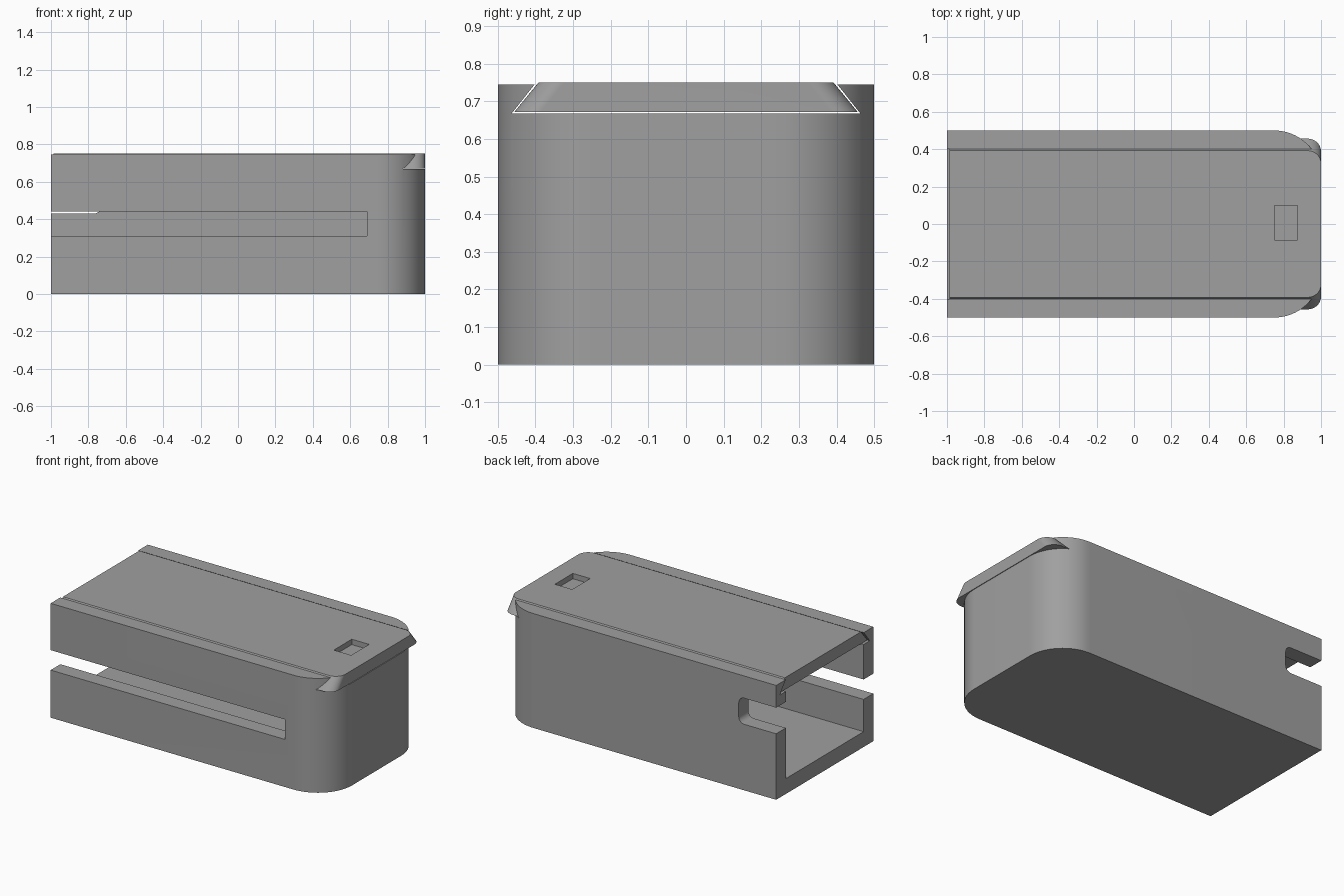
import bpy, bmesh, math

if "Cube" in bpy.data.objects:
    bpy.data.objects.remove(bpy.data.objects["Cube"])

grey = bpy.data.materials.new("plain_grey")
grey.diffuse_color = (0.35, 0.35, 0.35, 1)
grey.use_nodes = True
grey.node_tree.nodes["Principled BSDF"].inputs["Base Color"].default_value = grey.diffuse_color


def loft(name, ring_a, ring_b):
    """Closed solid between two matching rings of 3D points."""
    bm = bmesh.new()
    a = [bm.verts.new(p) for p in ring_a]
    b = [bm.verts.new(p) for p in ring_b]
    n = len(a)
    bm.faces.new(a)
    bm.faces.new(b)
    for i in range(n):
        j = (i + 1) % n
        bm.faces.new((a[i], a[j], b[j], b[i]))
    bmesh.ops.recalc_face_normals(bm, faces=bm.faces)
    mesh = bpy.data.meshes.new(name)
    bm.to_mesh(mesh)
    bm.free()
    mesh.materials.append(grey)
    ob = bpy.data.objects.new(name, mesh)
    bpy.context.collection.objects.link(ob)
    return ob


def round_end(x0, x1, v0, v1, r, seg=20):
    """Rectangle outline with both corners at the x1 end rounded."""
    pts = [(x0, v0)]
    for cv, start in ((v0 + r, -90), (v1 - r, 0)):
        for i in range(seg + 1):
            t = math.radians(start + 90 * i / seg)
            pts.append((x1 - r + r * math.cos(t), cv + r * math.sin(t)))
    return pts + [(x0, v1)]


def plan(x0, x1, w, r, z):
    return [(x, y, z) for x, y in round_end(x0, x1, -w, w, r)]


def box(name, x0, x1, y0, y1, z0, z1):
    ring = [(x0, y0), (x1, y0), (x1, y1), (x0, y1)]
    return loft(name, [(x, y, z0) for x, y in ring], [(x, y, z1) for x, y in ring])


def cut(target, cutter):
    cutter.hide_render = True
    mod = target.modifiers.new("cut", 'BOOLEAN')
    mod.operation = 'DIFFERENCE'
    mod.solver = 'EXACT'
    mod.object = cutter
    bpy.context.view_layer.objects.active = target
    bpy.ops.object.modifier_apply(modifier=mod.name)
    bpy.data.objects.remove(cutter)


# Box body: open at one end, rounded at the other
body = loft("box_body", plan(-1, 1, 0.5, 0.25, 0), plan(-1, 1, 0.5, 0.25, 0.745))
cut(body, loft("cavity", plan(-1.1, 0.9, 0.4, 0.15, 0.1), plan(-1.1, 0.9, 0.4, 0.15, 0.7)))

# Dovetail channel for the lid, running the full length
channel = [(-0.463, 0.668), (0.463, 0.668), (0.343, 0.82), (-0.343, 0.82)]
cut(body, loft("channel", [(-1.2, y, z) for y, z in channel], [(1.2, y, z) for y, z in channel]))

# Long slot in the front wall, short round-ended notch in the back wall
cut(body, box("front_slot", -1.1, 0.69, -0.6, -0.3, 0.31, 0.44))
notch = round_end(-1.1, -0.73, 0.43, 0.60, 0.04, 8)
cut(body, loft("back_notch", [(x, 0.3, z) for x, z in notch], [(x, 0.6, z) for x, z in notch]))

# Sliding lid with sloping sides and a shallow finger recess
lid = loft("sliding_lid", plan(-0.987, 1, 0.456, 0.07, 0.672), plan(-0.987, 1, 0.392, 0.07, 0.75))
cut(lid, box("finger_recess", 0.75, 0.875, -0.085, 0.1, 0.715, 0.8))

for ob in (body, lid):
    bpy.ops.object.select_all(action='DESELECT')
    ob.select_set(True)
    bpy.context.view_layer.objects.active = ob
    bpy.ops.object.shade_smooth_by_angle(angle=math.radians(30))
